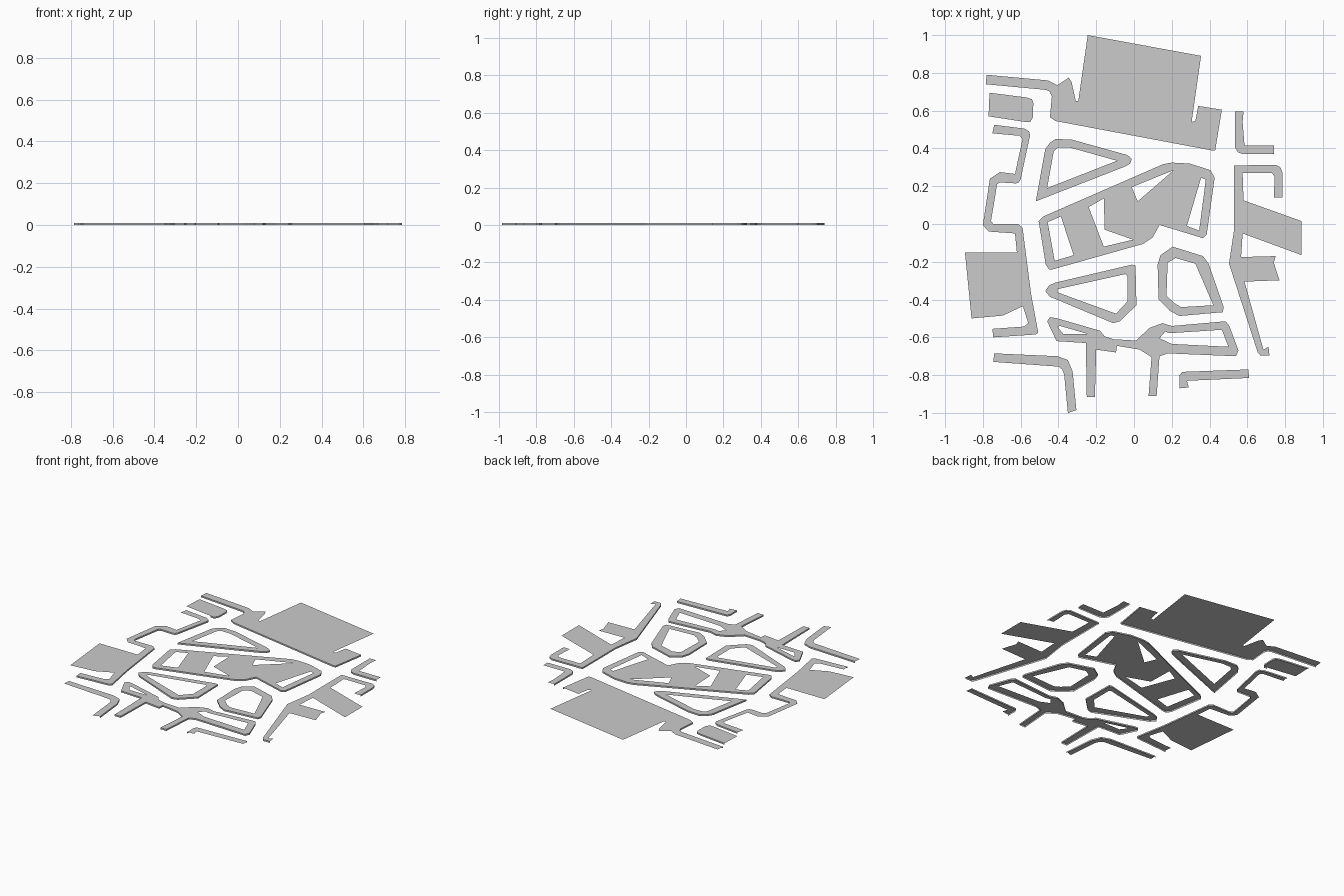
import bpy
from mathutils import Vector
from mathutils.geometry import tessellate_polygon

H = 0.01  # kerb height


def area(pts):
    return sum(a[0] * b[1] - b[0] * a[1] for a, b in zip(pts, pts[1:] + pts[:1])) / 2


def pavement(name, kerb, back=(), holes=()):
    """Flat top at kerb height; the kerb line drops to the road, back edges stay open."""
    loop = list(kerb) + list(back)
    rings = [[Vector((x, y, H)) for x, y in ring] for ring in [loop, *holes]]
    verts = [v for ring in rings for v in ring]
    faces = []
    for t in tessellate_polygon(rings):
        t = list(t)
        if area([tuple(verts[i].xy) for i in t]) < 0:
            t.reverse()
        faces.append(t)
    # kerb face towards the road
    n, k = len(verts), len(kerb)
    verts += [Vector((x, y, 0)) for x, y in kerb]
    ccw = area(loop) > 0
    for i in range(k if not back else k - 1):
        j = (i + 1) % k
        q = [n + i, n + j, j, i]
        faces.append(q if ccw else q[::-1])
    me = bpy.data.meshes.new(name)
    me.from_pydata(verts, [], faces)
    me.update()
    ob = bpy.data.objects.new(name, me)
    bpy.context.collection.objects.link(ob)


# North plaza
pavement("north_plaza",
         [(.465, .605), (.43, .39), (.41, .39), (-.415, .545), (-.445, .565), (-.435, .675),
          (-.445, .7), (-.465, .71), (-.785, .74)],
         [(-.78, .79), (-.455, .76), (-.405, .735), (-.345, .775), (-.33, .75), (-.308, .65),
          (-.295, .65), (-.245, 1), (.355, .89), (.305, .54), (.325, .545), (.34, .625)])

# West side pavements
pavement("northwest_block",
         [(-.765, .695), (-.57, .67), (-.54, .66), (-.533, .64), (-.535, .565), (-.55, .54),
          (-.575, .54)],
         [(-.77, .57)])
pavement("west_pavement",
         [(-.74, .525), (-.58, .505), (-.555, .49), (-.55, .47), (-.6, .237), (-.61, .22), (-.625, .215),
          (-.71, .22), (-.725, .21), (-.757, .015), (-.745, 0), (-.615, 0), (-.59, -.02),
          (-.545, -.37), (-.507, -.575), (-.52, -.585), (-.745, -.6)],
         [(-.75, -.555), (-.583, -.543), (-.56, -.525), (-.588, -.435), (-.695, -.485), (-.86, -.5),
          (-.895, -.15), (-.62, -.15), (-.63, -.05), (-.77, -.04), (-.8, -.005), (-.763, .24),
          (-.71, .275), (-.63, .265), (-.59, .45), (-.605, .467), (-.75, .48)])
pavement("southwest_pavement",
         [(-.74, -.685), (-.405, -.7), (-.35, -.72), (-.325, -.78), (-.305, -.985)],
         [(-.35, -1), (-.37, -.795), (-.38, -.77), (-.4, -.755), (-.745, -.73)])

# Central city blocks with open courtyards
pavement("triangle_block",
         [(-.52, .12), (-.47, .395), (-.445, .43), (-.415, .45), (-.33, .447), (-.035, .365),
          (-.012, .345), (-.02, .32), (-.045, .305)],
         holes=[[(-.46, .19), (-.425, .385), (-.405, .405), (-.34, .405), (-.09, .335)]])
pavement("central_block",
         [(-.505, .015), (-.48, .04), (.155, .317), (.2, .325), (.295, .32), (.405, .285), (.427, .245),
          (.385, -.055), (.365, -.075), (.135, -.005), (.1, -.07), (.05, -.105), (-.43, -.24),
          (-.45, -.24), (-.467, -.215)],
         holes=[[(-.457, .01), (-.387, .04), (-.32, -.165), (-.42, -.195)],
                [(-.24, .09), (-.16, .135), (-.155, -.03), (-.005, -.083), (-.16, -.12)],
                [(-.012, .195), (.21, .285), (.02, .12)],
                [(.355, .245), (.38, .235), (.345, -.035), (.28, -.01)]])
pavement("south_central_block",
         [(-.47, -.355), (-.45, -.325), (-.415, -.31), (-.01, -.215), (.008, -.22), (.013, -.43),
          (-.075, -.515), (-.11, -.525), (-.445, -.385)],
         holes=[[(-.405, -.345), (-.045, -.265), (-.035, -.275), (-.035, -.41), (-.095, -.475),
                 (-.405, -.362)]])
pavement("southeast_block",
         [(.125, -.215), (.14, -.165), (.205, -.12), (.365, -.17), (.395, -.21), (.475, -.44),
          (.47, -.467), (.24, -.487), (.19, -.46), (.13, -.4)],
         holes=[[(.178, -.205), (.22, -.18), (.325, -.21), (.42, -.43), (.25, -.44), (.215, -.42),
                 (.172, -.38)]])

# Southern linked pavement with two stems
pavement("south_pavement",
         [(-.46, -.515), (-.445, -.493), (-.405, -.5), (-.18, -.565), (-.155, -.595), (-.11, -.61),
          (.01, -.617), (.083, -.55), (.15, -.525), (.2, -.54), (.485, -.515), (.505, -.54),
          (.553, -.67), (.54, -.7), (.18, -.685), (.135, -.7), (.12, -.91), (.077, -.91),
          (.093, -.705), (.03, -.665), (-.09, -.645), (-.095, -.68), (-.2, -.665), (-.207, -.915),
          (-.25, -.915), (-.255, -.63), (-.41, -.62)],
         holes=[[(-.405, -.543), (-.39, -.54), (-.2, -.595), (-.23, -.582), (-.375, -.582)],
                [(.135, -.605), (.165, -.57), (.19, -.578), (.465, -.56), (.5, -.65), (.2, -.635)]])

# East side pavements
pavement("south_east_corner",
         [(.242, -.87), (.242, -.8), (.255, -.783), (.605, -.77)],
         [(.61, -.815), (.28, -.83), (.29, -.865)])
pavement("north_east_corner",
         [(.535, .595), (.535, .405), (.55, .38), (.575, .37), (.74, .37)],
         [(.74, .415), (.585, .415), (.575, .54), (.58, .595)])
pavement("east_pavement",
         [(.785, .14), (.785, .275), (.775, .3), (.75, .313), (.53, .31), (.53, -.03), (.503, -.21),
          (.655, -.68), (.67, -.697), (.717, -.695)],
         [(.712, -.65), (.685, -.665), (.585, -.305), (.77, -.298), (.74, -.205), (.75, -.17),
          (.567, -.175), (.575, -.05), (.888, -.165), (.888, .015), (.58, .125), (.575, .27),
          (.73, .27), (.745, .25), (.74, .14)])
